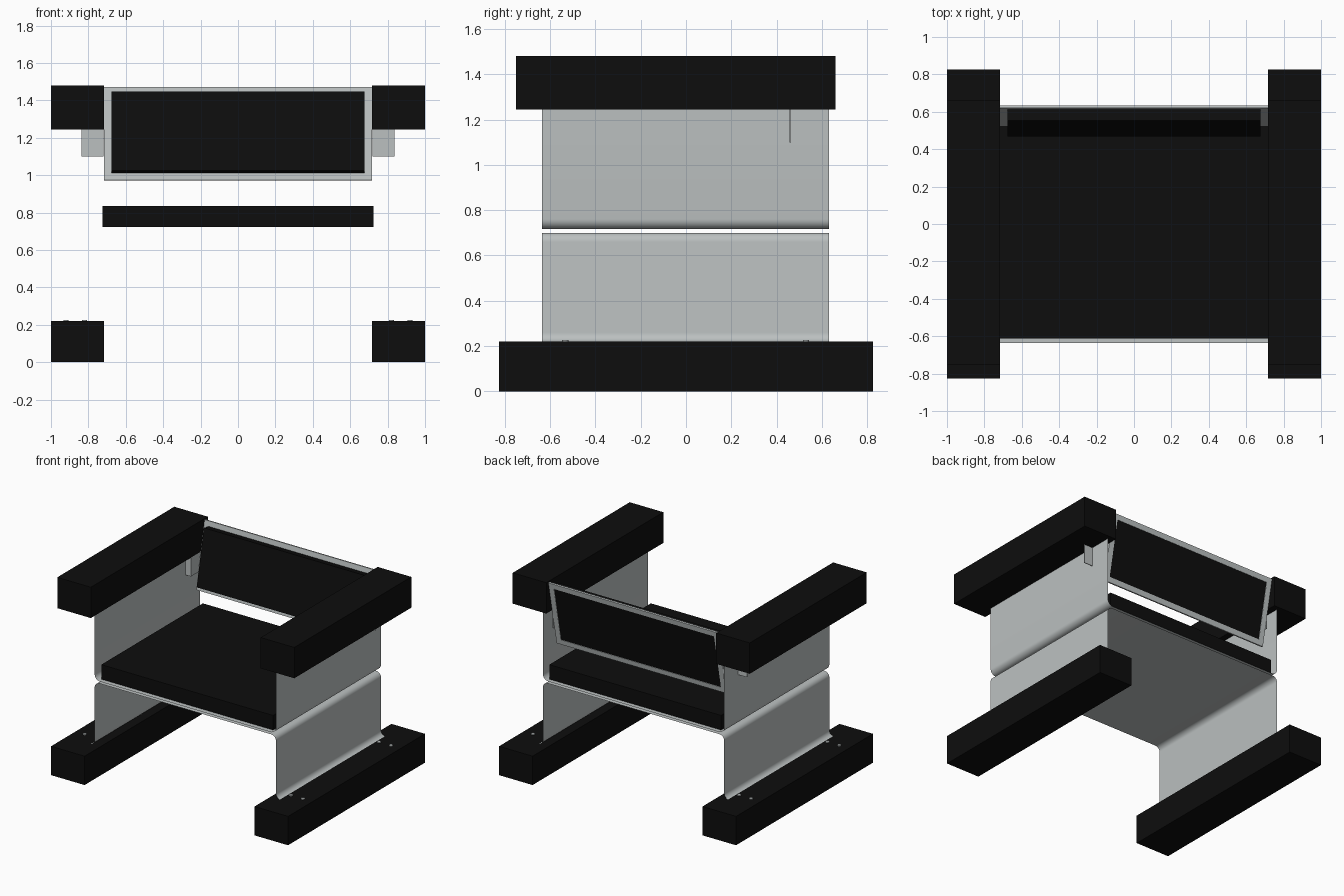
import bpy, bmesh, math
from mathutils import Vector, Matrix

if "Cube" in bpy.data.objects:
    bpy.data.objects.remove(bpy.data.objects["Cube"])


def material(name, color):
    m = bpy.data.materials.new(name)
    m.use_nodes = True
    m.diffuse_color = (*color, 1)
    m.node_tree.nodes["Principled BSDF"].inputs["Base Color"].default_value = (*color, 1)
    return m


BLACK = material("black upholstery", (0.004, 0.004, 0.004))
STEEL = material("grey steel", (0.50, 0.53, 0.53))


def finish(name, bm, mat, smooth=False):
    bmesh.ops.recalc_face_normals(bm, faces=bm.faces)
    me = bpy.data.meshes.new(name)
    bm.to_mesh(me)
    bm.free()
    me.materials.append(mat)
    ob = bpy.data.objects.new(name, me)
    bpy.context.collection.objects.link(ob)
    if smooth:
        bpy.ops.object.select_all(action='DESELECT')
        ob.select_set(True)
        bpy.context.view_layer.objects.active = ob
        bpy.ops.object.shade_smooth_by_angle(angle=math.radians(35))
    return ob


def box(name, lo, hi, mat):
    lo, hi = Vector(lo), Vector(hi)
    bm = bmesh.new()
    bmesh.ops.create_cube(bm, size=1)
    bmesh.ops.scale(bm, vec=hi - lo, verts=bm.verts)
    bmesh.ops.translate(bm, vec=(lo + hi) / 2, verts=bm.verts)
    return finish(name, bm, mat)


def rounded(points, radius, steps=8):
    """Path with its right-angle inner corners replaced by arcs."""
    pts = [Vector(p) for p in points]
    out = [pts[0]]
    for a, b, c in zip(pts, pts[1:], pts[2:]):
        u, v = (a - b).normalized(), (c - b).normalized()
        for i in range(steps + 1):
            t = i / steps * math.pi / 2
            out.append(b + radius * (u * (1 - math.sin(t)) + v * (1 - math.cos(t))))
    return out + [pts[-1]]


def sheet(name, path, y0, y1):
    """Bent sheet metal: an x-z path swept along y."""
    bm = bmesh.new()
    rows = [[bm.verts.new((p.x, y, p.y)) for p in path] for y in (y0, y1)]
    for i in range(len(path) - 1):
        bm.faces.new((rows[0][i], rows[0][i + 1], rows[1][i + 1], rows[1][i]))
    return finish(name, bm, STEEL, smooth=True)


# Bent steel body: upper tray and lower legs with foot flanges
W = 0.765
sheet("upper_side_sheet", rounded([(-W, 1.245), (-W, 0.716), (W, 0.716), (W, 1.245)], 0.045),
      -0.635, 0.632)
sheet("lower_leg_sheet", rounded([(-0.96, 0.219), (-W, 0.219), (-W, 0.70),
                                  (W, 0.70), (W, 0.219), (0.96, 0.219)], 0.04),
      -0.635, 0.632)

# Seat cushion
box("seat_cushion", (-0.725, -0.612, 0.724), (0.725, 0.612, 0.835), BLACK)

# Runners, armrests, brackets and screws on both sides
for side, s in (("left", 1), ("right", -1)):
    def mirrored(name, lo, hi, mat):
        xs = sorted((lo[0] * s, hi[0] * s))
        box(f"{side}_{name}", (xs[0], *lo[1:]), (xs[1], *hi[1:]), mat)

    mirrored("runner", (0.717, -0.825, 0), (1, 0.825, 0.22), BLACK)
    mirrored("armrest", (0.717, -0.75, 1.245), (1, 0.66, 1.48), BLACK)
    mirrored("bracket_plate", (0.718, 0.458, 1.10), (0.838, 0.463, 1.25), STEEL)
    mirrored("bracket_wing", (0.718, 0.458, 1.10), (0.722, 0.575, 1.25), STEEL)

    bm = bmesh.new()
    for x in (0.82, 0.92):
        for y in (-0.533, 0.53):
            bmesh.ops.create_cone(bm, cap_ends=True, segments=16, radius1=0.014, radius2=0.014,
                                  depth=0.012, matrix=Matrix.Translation((s * x, y, 0.22)))
    finish(f"{side}_runner_screws", bm, STEEL, smooth=True)

# Reclined backrest, built upright around its centre and then tilted
tilt = Matrix.Translation((0, 0.578, 1.222)) @ Matrix.Rotation(-math.atan2(0.10, 0.50), 4, 'X')

bm = bmesh.new()
loops = [[[bm.verts.new((sx * w, y, sz * h)) for sx, sz in ((-1, -1), (1, -1), (1, 1), (-1, 1))]
          for w, h in ((0.717, 0.254), (0.675, 0.214))] for y in (-0.007, 0.007)]
for i in range(4):
    j = (i + 1) % 4
    (fo, fi), (bo, bi) = loops
    for a, b in ((fo, fi), (fi, bi), (bi, bo), (bo, fo)):
        bm.faces.new((a[i], a[j], b[j], b[i]))
finish("backrest_frame", bm, STEEL).matrix_world = tilt

back = box("backrest_cushion", (-0.676, -0.068, -0.215), (0.676, 0.004, 0.215), BLACK)
back.matrix_world = tilt
